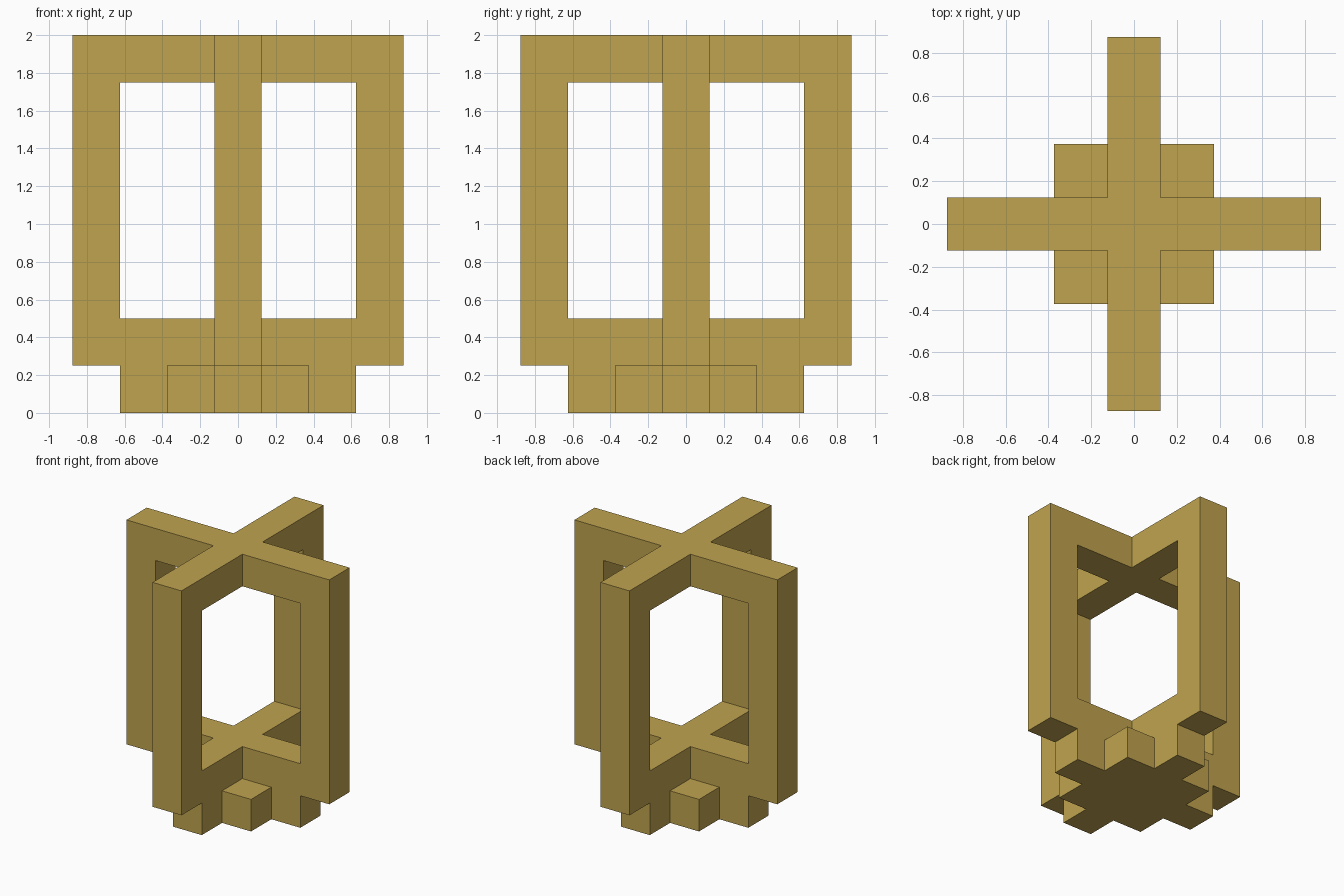
import bpy
import bmesh
from math import radians
from mathutils import Vector

cube = bpy.data.objects.get("Cube")
if cube:
    bpy.data.objects.remove(cube, do_unlink=True)

UNIT = 0.25  # thickness of every beam

brass = bpy.data.materials.new("brass_gold")
brass.use_nodes = True
color = (0.527, 0.371, 0.078, 1)
brass.diffuse_color = color
brass.node_tree.nodes["Principled BSDF"].inputs["Base Color"].default_value = color


def block(rx, ry, z0, z1):
    """Centred block of unit cells reaching rx and ry cells to each side."""
    return {(x, y, z) for x in range(-rx, rx + 1)
            for y in range(-ry, ry + 1) for z in range(z0, z1 + 1)}


def cross(reach, z):
    return block(reach, 0, z, z) | block(0, reach, z, z)


def build_skin(name, cells):
    """Single closed surface around the joined cells."""
    bm = bmesh.new()
    for cell in cells:
        center = Vector(cell) + Vector((0, 0, 0.5))
        for axis in range(3):
            for sign in (-1, 1):
                beside = list(cell)
                beside[axis] += sign
                if tuple(beside) in cells:
                    continue
                n, u = Vector(), Vector()
                n[axis] = sign
                u[(axis + 1) % 3] = 1
                v = n.cross(u)
                corners = (-u - v, u - v, u + v, v - u)
                bm.faces.new([bm.verts.new((center + (n + c) / 2) * UNIT)
                              for c in corners])
    bmesh.ops.remove_doubles(bm, verts=bm.verts, dist=0.001)
    bmesh.ops.dissolve_limit(bm, angle_limit=radians(1),
                             verts=bm.verts, edges=bm.edges)
    mesh = bpy.data.meshes.new(name)
    bm.to_mesh(mesh)
    bm.free()
    mesh.materials.append(brass)
    obj = bpy.data.objects.new(name, mesh)
    bpy.context.collection.objects.link(obj)


# Foot: short cross filled out by a square block
foot = cross(2, 0) | block(1, 1, 0, 0)

# Crossed beams below and above the open middle
rails = cross(3, 1) | cross(3, 7)

# Four upright posts at the ends of the beams
posts = {(x, y, z) for x, y in ((3, 0), (-3, 0), (0, 3), (0, -3))
         for z in range(1, 8)}

build_skin("crossed_frame_with_foot", foot | rails | posts)
